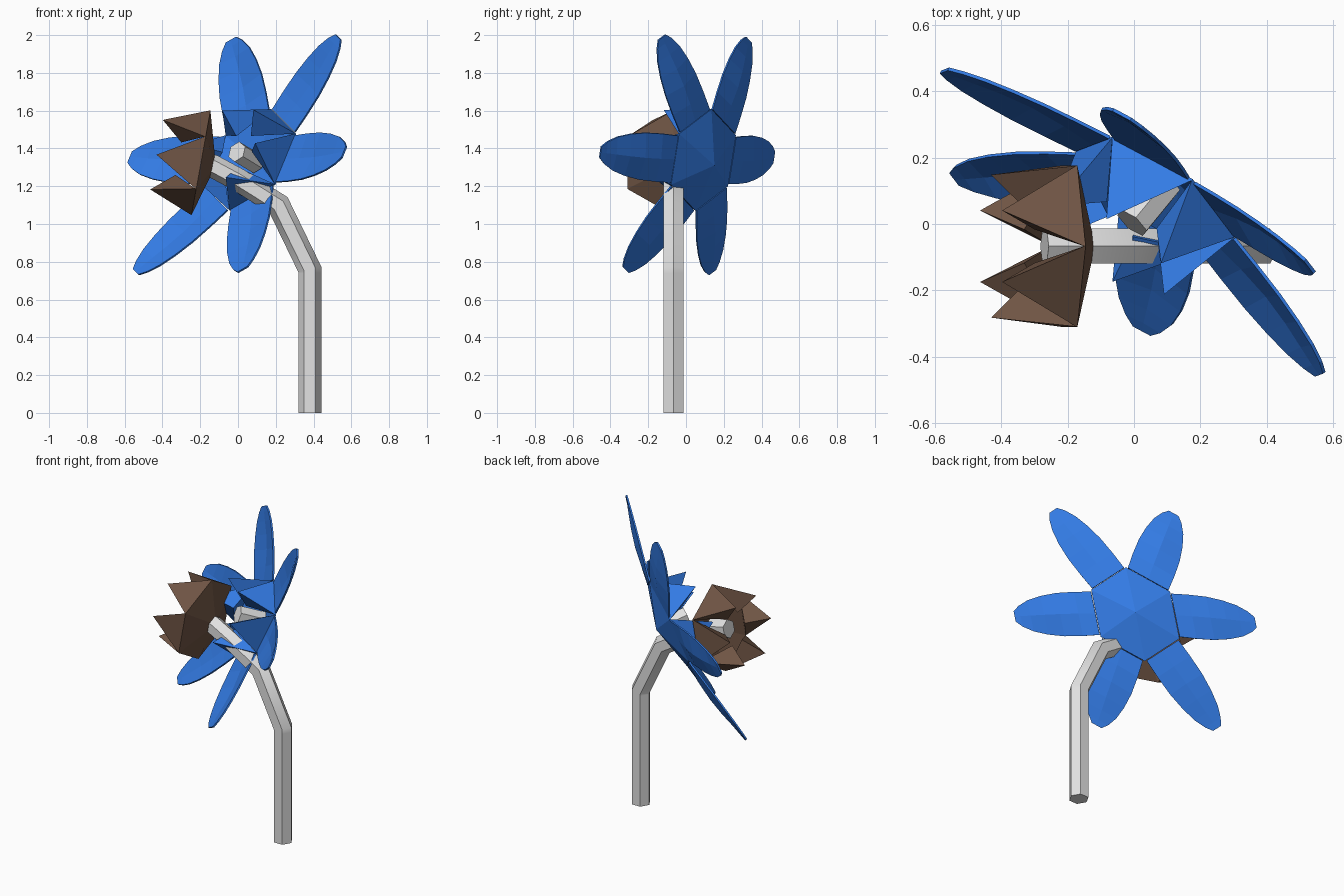
import bpy, bmesh, math
from mathutils import Vector as V

if "Cube" in bpy.data.objects:
    bpy.data.objects.remove(bpy.data.objects["Cube"])


def material(name, rgb):
    m = bpy.data.materials.new(name)
    m.diffuse_color = (*rgb, 1)
    m.use_nodes = True
    m.node_tree.nodes["Principled BSDF"].inputs["Base Color"].default_value = m.diffuse_color
    return m


BLUE = material("petal blue", (0.033, 0.198, 0.775))
BROWN = material("cup brown", (0.16, 0.09, 0.058))
GREY = material("stem grey", (0.76, 0.76, 0.76))


def make(name, verts, faces, mat, thick=0):
    bm = bmesh.new()
    vs = [bm.verts.new(v) for v in verts]
    for f in faces:
        bm.faces.new([vs[i] for i in f])
    bmesh.ops.recalc_face_normals(bm, faces=bm.faces)
    me = bpy.data.meshes.new(name)
    bm.to_mesh(me)
    bm.free()
    me.materials.append(mat)
    ob = bpy.data.objects.new(name, me)
    bpy.context.collection.objects.link(ob)
    if thick:
        mod = ob.modifiers.new("thickness", 'SOLIDIFY')
        mod.thickness = thick
        mod.offset = 0
    return ob


class Frame:
    """Blossom frame: centre, sideways and up radius vectors, facing direction."""
    def __init__(self, c, x, y):
        self.c, self.x, self.y = V(c), V(x), V(y)
        self.n = self.x.cross(self.y).normalized()

    def at(self, ang, r, h, side=0):
        a = math.radians(ang)
        u = self.x * math.cos(a) + self.y * math.sin(a)
        w = -self.x * math.sin(a) + self.y * math.cos(a)
        return self.c + u * r + w * side + self.n * h


def cup(name, f, mat, tip_r, tip_h, depth):
    # shallow six-sided pyramid at the back
    ring = [f.at(30 + 60 * i, 1, 0) for i in range(6)]
    make(name + "_back", [f.at(0, 0, -depth)] + ring,
         [(0, i + 1, (i + 1) % 6 + 1) for i in range(6)], mat, 0.008)
    # one thick spike on each side, its inner corner reaching towards the axis
    verts, faces = [], []
    for i in range(6):
        b, a = len(verts), 60 * i
        verts += [f.at(a - 30, 1, 0), f.at(a + 30, 1, 0),
                  f.at(a, tip_r, tip_h), f.at(a, 0.36, tip_h * 0.5)]
        faces += [(b, b + 1, b + 2), (b, b + 3, b + 1),
                  (b, b + 2, b + 3), (b + 1, b + 3, b + 2)]
    make(name + "_spikes", verts, faces, mat)


def tube(name, pts, radius, side, mat):
    # six-sided tube with mitred bends; side is a vector square to the path
    pts = [V(p) for p in pts]
    verts, faces, n = [], [], len(pts)
    for i, p in enumerate(pts):
        d0 = (p - pts[i - 1]).normalized() if i else (pts[1] - p).normalized()
        d1 = (pts[i + 1] - p).normalized() if i < n - 1 else d0
        t = (d0 + d1).normalized()
        s = V(side).normalized()
        o = t.cross(s).normalized() / max(0.5, t.dot(d0))
        for k in range(6):
            a = math.radians(60 * k)
            verts.append(p + (o * math.cos(a) + s * math.sin(a)) * radius)
    for i in range(n - 1):
        for k in range(6):
            j = (k + 1) % 6
            faces.append((6 * i + k, 6 * i + j, 6 * i + 6 + j, 6 * i + 6 + k))
    faces += [tuple(range(6)), tuple(range(6 * n - 6, 6 * n))]
    ob = make(name, verts, faces, mat)
    # soft along the bends, sharp along the six corners
    bpy.ops.object.select_all(action='DESELECT')
    ob.select_set(True)
    bpy.context.view_layer.objects.active = ob
    bpy.ops.object.shade_smooth_by_angle(angle=math.radians(40))


# stem, bending over into the brown cup
Y = -0.067
tube("stem", [(0.38, Y, 0), (0.38, Y, 0.74), (0.38, Y, 0.76), (0.215, Y, 1.10),
              (0.0, Y, 1.235), (-0.13, Y, 1.305), (-0.27, Y, 1.335)],
     0.061, (0, 1, 0), GREY)

# brown cup facing sideways
brown = Frame((-0.2, Y, 1.325), (0, -0.28, 0), (0.05, 0, 0.276))
brown.n = V((-abs(brown.n.x), 0, abs(brown.n.z)))
cup("brown_cup", brown, BROWN, 0.77, 0.235, 0.08)

# blue blossom
blue = Frame((0.065, 0.09, 1.34), (0.214, -0.173, 0.005), (0.11, 0.042, 0.268))
cup("blue_cup", blue, BLUE, 0.77, 0.235, 0.08)
tube("pistil", [blue.at(0, 0, -0.05), blue.at(0, 0, 0.12)], 0.057, blue.x, GREY)

# six long petals: distance out, half width
OUTLINE = [(0.88, 0.46), (1.25, 0.47), (1.65, 0.46), (2.0, 0.41),
           (2.3, 0.33), (2.52, 0.22), (2.65, 0.11)]
for i in range(6):
    verts, faces = [], []
    for r, w in OUTLINE:
        t = (r - 0.87) / 1.78
        h = 0.118 * t
        drop = V((0, 0, -0.015 * t))
        verts += [blue.at(60 * i, r, h, -w) + drop,
                  blue.at(60 * i, r, h - 0.05 * w * math.sin(math.pi * t)) + drop,
                  blue.at(60 * i, r, h, w) + drop]
    for k in range(len(OUTLINE) - 1):
        for s in (0, 1):
            b = 3 * k + s
            faces.append((b, b + 1, b + 4, b + 3))
    make(f"petal_{i + 1}", verts, faces, BLUE, 0.010)
